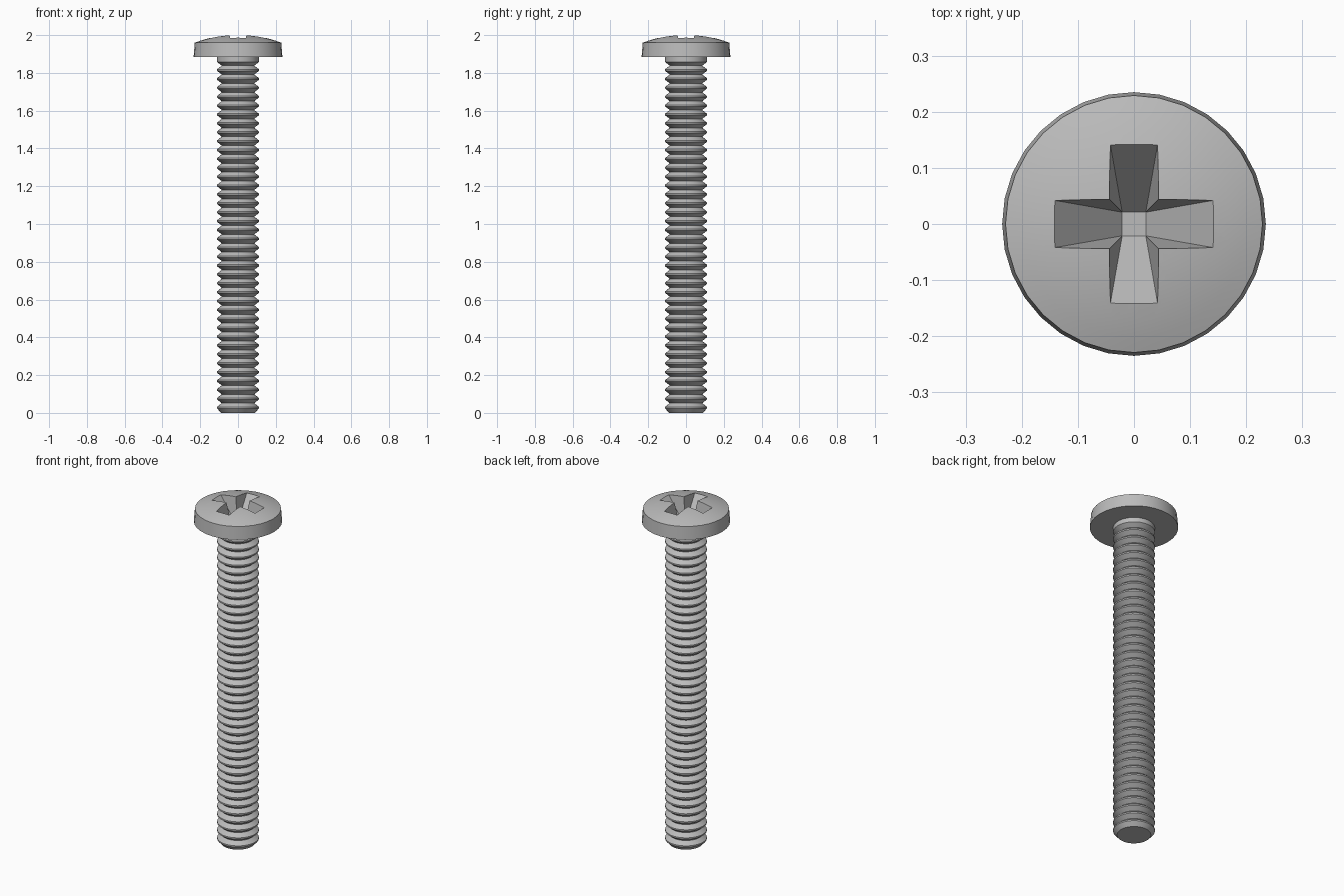
import bpy, bmesh, math

cube = bpy.data.objects.get("Cube")
if cube:
    bpy.data.objects.remove(cube, do_unlink=True)

steel = bpy.data.materials.new("grey_steel")
steel.use_nodes = True
steel.diffuse_color = (0.5, 0.5, 0.5, 1)
steel.node_tree.nodes["Principled BSDF"].inputs["Base Color"].default_value = steel.diffuse_color

SIDES = 32
HEAD_BASE, RIM_Z, APEX = 1.885, 1.96, 2.002
HEAD_R, RIM_R = 0.235, 0.229
CREST_R, ROOT_R = 0.111, 0.086


def add_object(name, bm):
    bmesh.ops.recalc_face_normals(bm, faces=bm.faces)
    mesh = bpy.data.meshes.new(name)
    bm.to_mesh(mesh)
    bm.free()
    mesh.materials.append(steel)
    obj = bpy.data.objects.new(name, mesh)
    bpy.context.collection.objects.link(obj)
    return obj


def lathe(name, profile):
    """Revolve a list of (radius, z) points around the z axis."""
    bm = bmesh.new()
    verts = [bm.verts.new((r, 0, z)) for r, z in profile]
    edges = [bm.edges.new(pair) for pair in zip(verts, verts[1:])]
    bmesh.ops.spin(bm, geom=verts + edges, cent=(0, 0, 0), axis=(0, 0, 1),
                   angle=2 * math.pi, steps=SIDES)
    bmesh.ops.remove_doubles(bm, verts=bm.verts, dist=0.0002)
    return add_object(name, bm)


def slot_cutter(name, turned):
    """Tapered wedge: small square at the bottom, long rectangle on top."""
    bottom, surface, top = 1.845, 1.985, 2.02
    grow = (top - bottom) / (surface - bottom)
    tip = 0.021
    half_x, half_y = tip + 0.12 * grow, tip + 0.021 * grow
    if turned:
        half_x, half_y = half_y, half_x
    bm = bmesh.new()
    bmesh.ops.create_cube(bm, size=2)
    for v in bm.verts:
        if v.co.z > 0:
            v.co = (v.co.x * half_x, v.co.y * half_y, top)
        else:
            v.co = (v.co.x * tip, v.co.y * tip, bottom)
    obj = add_object(name, bm)
    obj.hide_render = True
    return obj


# Pan head: straight rim with a shallow dome
dome_h = APEX - RIM_Z
dome_r = (RIM_R ** 2 + dome_h ** 2) / (2 * dome_h)
head_profile = [(0, HEAD_BASE), (HEAD_R, HEAD_BASE)]
for i in range(8, -1, -1):
    r = RIM_R * i / 8
    head_profile.append((r, APEX - dome_r + math.sqrt(dome_r ** 2 - r ** 2)))
head = lathe("pan_head", head_profile)

# Threaded shank: chamfered tip, ring threads, plain neck
first, last, turns = 0.028, 1.815, 38
pitch = (last - first) / turns
flat = 0.004
shank_profile = [(0, 0), (0.09, 0)]
for i in range(turns + 1):
    z = first + i * pitch
    shank_profile += [(CREST_R, z - flat), (CREST_R, z + flat), (ROOT_R, z + pitch / 2)]
shank_profile += [(CREST_R, last + pitch - flat), (CREST_R, HEAD_BASE), (0, HEAD_BASE)]
shank = lathe("threaded_shank", shank_profile)

# Cross recess cut through the head into the top of the shank
cutters = [slot_cutter("recess_cutter_x", False), slot_cutter("recess_cutter_y", True)]
for part in (head, shank):
    bpy.ops.object.select_all(action="DESELECT")
    part.select_set(True)
    bpy.context.view_layer.objects.active = part
    for cutter in cutters:
        mod = part.modifiers.new("recess", "BOOLEAN")
        mod.operation = "DIFFERENCE"
        mod.solver = "EXACT"
        mod.object = cutter
        bpy.ops.object.modifier_apply(modifier=mod.name)
    bpy.ops.object.shade_smooth_by_angle(angle=math.radians(30))
for cutter in cutters:
    bpy.data.objects.remove(cutter, do_unlink=True)
